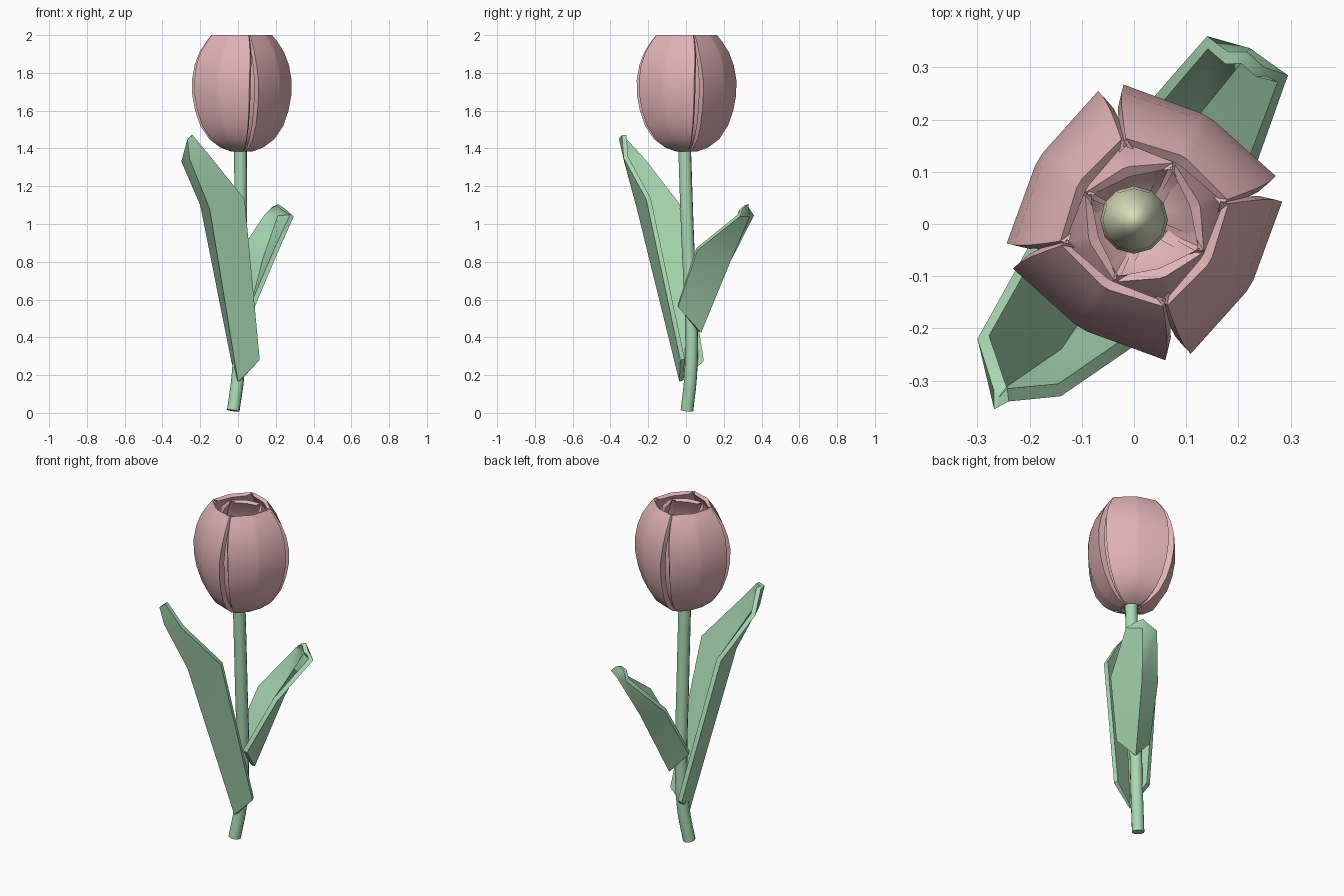
import bpy
import math

if "Cube" in bpy.data.objects:
    bpy.data.objects.remove(bpy.data.objects["Cube"])


def material(name, rgb):
    m = bpy.data.materials.new(name)
    m.diffuse_color = (*rgb, 1)
    m.use_nodes = True
    m.node_tree.nodes["Principled BSDF"].inputs["Base Color"].default_value = m.diffuse_color
    return m


PINK = material("petal_pink", (0.75, 0.45, 0.46))
GREEN = material("leaf_green", (0.40, 0.70, 0.45))
CREAM = material("pistil_cream", (0.70, 0.74, 0.50))


def activate(ob):
    bpy.ops.object.select_all(action='DESELECT')
    ob.select_set(True)
    bpy.context.view_layer.objects.active = ob


def sheet(name, rows, thickness, mat, smooth_angle):
    """Thick sheet from rows of points; columns run anticlockwise so it thickens inward."""
    n = len(rows[0])
    verts = [p for row in rows for p in row]
    faces = [(i * n + j, i * n + j + 1, (i + 1) * n + j + 1, (i + 1) * n + j)
             for i in range(len(rows) - 1) for j in range(n - 1)]
    mesh = bpy.data.meshes.new(name)
    mesh.from_pydata(verts, [], faces)
    mesh.materials.append(mat)
    ob = bpy.data.objects.new(name, mesh)
    bpy.context.collection.objects.link(ob)
    activate(ob)
    mod = ob.modifiers.new("thickness", 'SOLIDIFY')
    mod.thickness = thickness
    mod.offset = -1
    bpy.ops.object.modifier_apply(modifier=mod.name)
    bpy.ops.object.shade_smooth_by_angle(angle=math.radians(smooth_angle))
    return ob


# Stem: gently bent tube
curve = bpy.data.curves.new("stem", 'CURVE')
curve.dimensions = '3D'
curve.bevel_depth = 0.034
curve.bevel_resolution = 4
curve.resolution_u = 5
curve.use_fill_caps = True
path = [(-0.025, 0.005, 0.012), (0, 0.025, 0.2), (0.012, 0.028, 0.5),
        (0.015, 0.01, 0.9), (0.013, -0.008, 1.42)]
spline = curve.splines.new('BEZIER')
spline.bezier_points.add(len(path) - 1)
for bp, co in zip(spline.bezier_points, path):
    bp.co = co
    bp.handle_left_type = bp.handle_right_type = 'AUTO'
curve.materials.append(GREEN)
stem = bpy.data.objects.new("stem", curve)
bpy.context.collection.objects.link(stem)
activate(stem)
bpy.ops.object.convert(target='MESH')
bpy.ops.object.shade_smooth_by_angle(angle=math.radians(40))

# Leaves: left, keel and right points from base to tip
sheet("tall_leaf", [
    [(-0.035, 0.09, 0.27), (0, -0.035, 0.165), (0.115, -0.03, 0.28)],
    [(-0.2, -0.04, 1.10), (-0.15, -0.26, 1.08), (0.035, -0.21, 1.13)],
    [(-0.30, -0.22, 1.33), (-0.255, -0.33, 1.34), (-0.14, -0.33, 1.35)],
    [(-0.268, -0.32, 1.445), (-0.268, -0.355, 1.45), (-0.24, -0.34, 1.47)],
], 0.025, GREEN, 50)
sheet("short_leaf", [
    [(0.088, -0.042, 0.56), (0.055, 0.08, 0.424), (-0.06, 0.06, 0.55)],
    [(0.215, 0.06, 0.86), (0.14, 0.235, 0.80), (0.0, 0.20, 0.84)],
    [(0.295, 0.285, 1.04), (0.222, 0.337, 1.04), (0.14, 0.36, 1.045)],
    [(0.25, 0.30, 1.08), (0.215, 0.33, 1.105), (0.18, 0.33, 1.09)],
], 0.025, GREEN, 50)

# Bloom: petal profile (height, corner radius)
PROFILE = [(1.385, 0.06), (1.405, 0.115), (1.45, 0.175), (1.52, 0.222), (1.60, 0.25),
           (1.68, 0.265), (1.76, 0.267), (1.84, 0.254), (1.91, 0.228), (1.965, 0.193),
           (2.0, 0.165)]
CX, CY = 0.02, 0.003


def petal(name, centre, r_scale, z_scale):
    rows = []
    for z, r in PROFILE:
        t = (z - 1.385) / 0.615
        half = 39.5 + 4 * max(0, t - 0.6) / 0.4
        fold = min(0.035, r * 0.2) * (1 - 0.6 * max(0, t - 0.6) / 0.4)
        columns = [(-half - 3, r - fold), (-half, r), (-half * 0.08, r * 0.885),
                   (half * 0.08, r * 0.885), (half, r), (half + 3, r - fold)]
        row = []
        for a, rad in columns:
            ang = math.radians(centre + a)
            rad *= r_scale
            row.append((CX + rad * math.cos(ang), CY + rad * math.sin(ang),
                        1.385 + (z - 1.385) * z_scale + (1 - r_scale) * 0.05))
        rows.append(row)
    sheet(name, rows, 0.022, PINK, 60)


for k in range(4):
    petal(f"outer_petal_{k + 1}", 59 + 90 * k, 1.0, 1.0)
    petal(f"inner_petal_{k + 1}", 18.5 + 90 * k, 0.76, 0.94)

# Pistil inside the bloom
bpy.ops.mesh.primitive_uv_sphere_add(segments=12, ring_count=8, radius=0.065,
                                     location=(0, 0.008, 1.60))
pistil = bpy.context.object
pistil.name = "pistil"
pistil.scale.z = 2.8
pistil.data.materials.append(CREAM)
bpy.ops.object.shade_smooth_by_angle(angle=math.radians(60))
